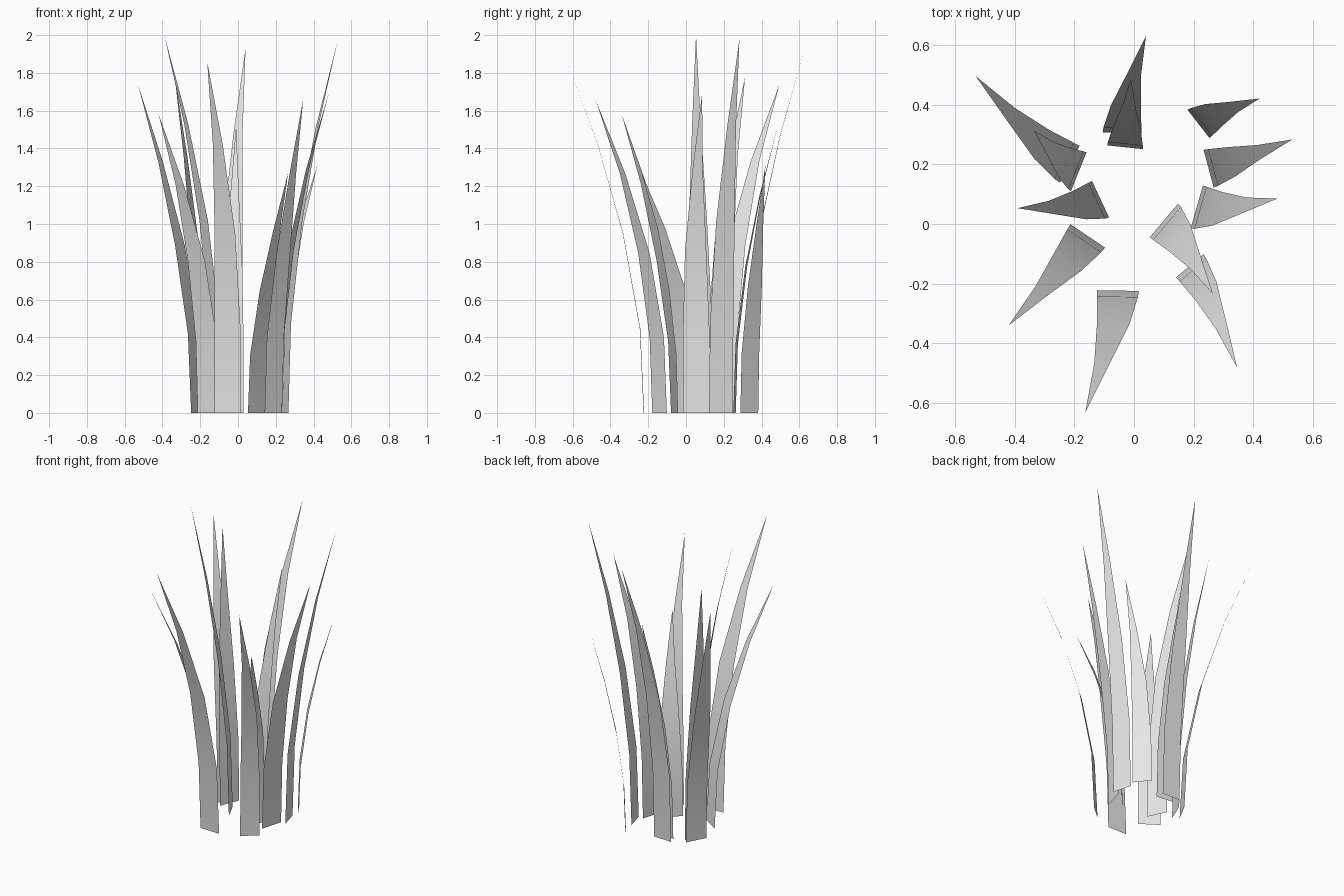
import bpy
import bmesh
from math import cos, sin, radians
from mathutils import Vector

cube = bpy.data.objects.get("Cube")
if cube:
    bpy.data.objects.remove(cube, do_unlink=True)

# Single pale grey for the whole tuft
grey = bpy.data.materials.new("pale_grey")
grey.use_nodes = True
colour = (0.8, 0.8, 0.8, 1)
grey.diffuse_color = colour
grey.node_tree.nodes["Principled BSDF"].inputs["Base Color"].default_value = colour

# Shared blade profile, one row per level:
# height, outward bend, sideways lean and width, all as fractions
PROFILE = [
    (0, 0, 0, 1),
    (0.24, 0.05, 0.01, 0.98),
    (0.51, 0.27, 0.13, 0.78),
    (0.765, 0.6, 0.48, 0.37),
]


def make_blade(name, base, facing, width, tip):
    """Thin tapering strip that bends from its base out to a pointed tip."""
    angle = radians(facing)
    outward = Vector((cos(angle), sin(angle), 0))
    sideways = Vector((-sin(angle), cos(angle), 0))
    root = Vector((*base, 0))
    reach = Vector(tip) - root
    bend, lean, height = reach.dot(outward), reach.dot(sideways), reach.z

    bm = bmesh.new()
    rows = []
    for level, out, side, spread in PROFILE:
        centre = root + outward * bend * out + sideways * lean * side
        centre.z = height * level
        half = sideways * width * spread / 2
        rows.append((bm.verts.new(centre - half), bm.verts.new(centre + half)))
    for lower, upper in zip(rows, rows[1:]):
        bm.faces.new((lower[0], lower[1], upper[1], upper[0]))
    point = bm.verts.new(tip)
    bm.faces.new((rows[-1][0], rows[-1][1], point))
    for face in bm.faces:
        face.smooth = True

    mesh = bpy.data.meshes.new(name)
    bm.to_mesh(mesh)
    bm.free()
    mesh.materials.append(grey)
    blade = bpy.data.objects.new(name, mesh)
    bpy.context.collection.objects.link(blade)
    return blade


# Ring of blades: base centre, facing angle, width, tip position
BLADES = {
    "back_outer_blade": ((-0.04, 0.305), 88, 0.13, (0.04, 0.63, 1.93)),
    "back_inner_blade": ((-0.03, 0.257), 84, 0.12, (-0.01, 0.486, 1.52)),
    "back_right_outer_blade": ((-0.215, 0.2), 152, 0.14, (-0.53, 0.495, 1.74)),
    "back_right_inner_blade": ((-0.185, 0.175), 158, 0.14, (-0.335, 0.313, 1.78)),
    "right_blade": ((-0.112, 0.083), 205, 0.135, (-0.39, 0.053, 2)),
    "front_right_blade": ((-0.155, -0.04), 236, 0.14, (-0.42, -0.34, 1.58)),
    "front_blade": ((-0.054, -0.223), 269, 0.14, (-0.163, -0.63, 1.86)),
    "front_left_outer_blade": ((0.187, -0.14), -50, 0.12, (0.345, -0.48, 1.66)),
    "front_left_inner_blade": ((0.1, 0.012), -40, 0.147, (0.265, -0.235, 1.27)),
    "left_blade": ((0.21, 0.057), -16, 0.15, (0.48, 0.085, 1.69)),
    "left_tall_blade": ((0.25, 0.185), 15, 0.13, (0.53, 0.283, 1.98)),
    "back_left_short_blade": ((0.216, 0.335), 38, 0.12, (0.42, 0.42, 1.31)),
}
for blade_name, settings in BLADES.items():
    make_blade(blade_name, *settings)
